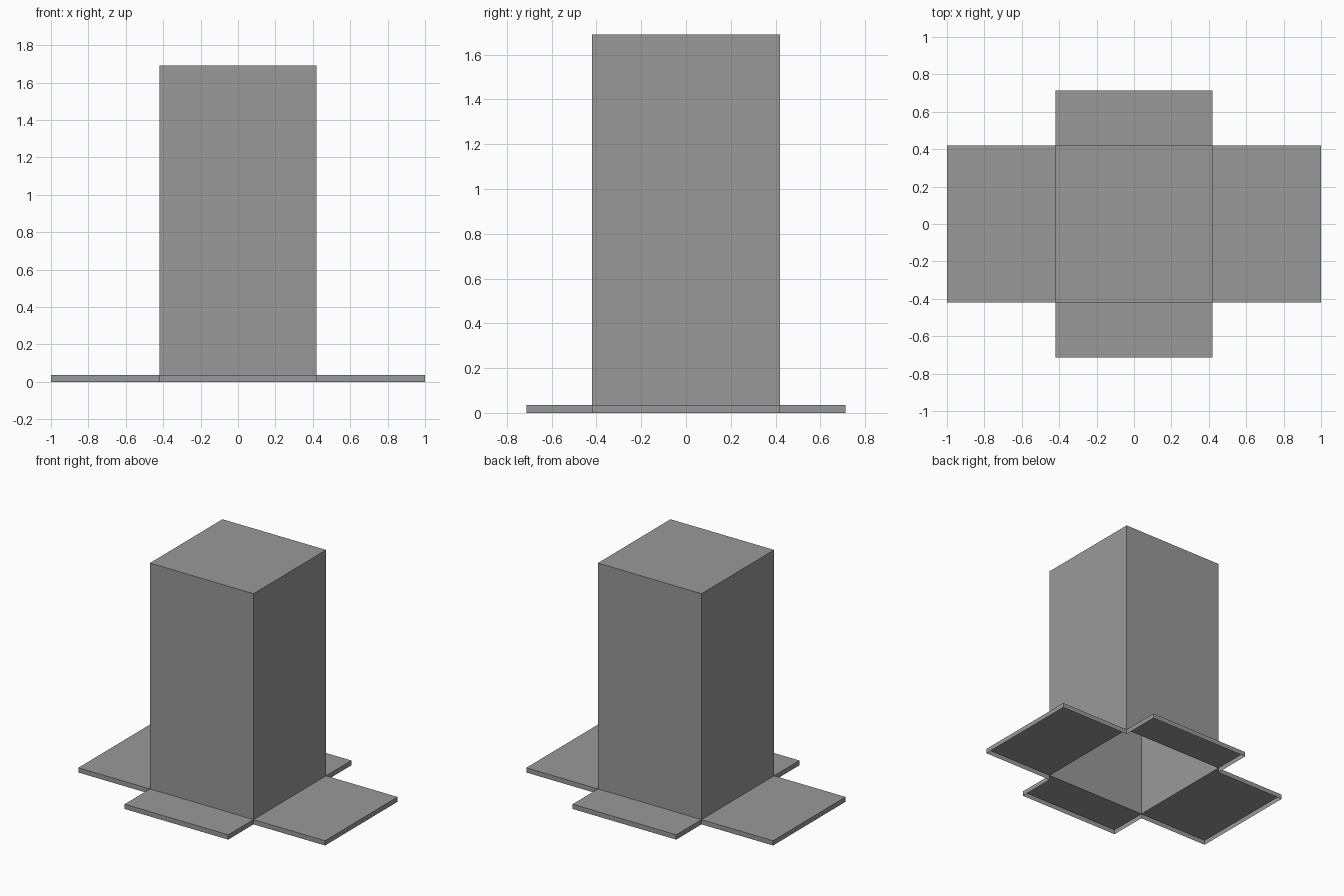
import bpy
import bmesh
from mathutils import Matrix, Vector

cube = bpy.data.objects.get("Cube")
if cube:
    bpy.data.objects.remove(cube, do_unlink=True)

HALF = 0.42      # half width of the square tower
HEIGHT = 1.69
RIM = 0.035      # depth of the flap rims
REACH_X = 1.0    # outer edge of the side flaps
REACH_Y = 0.713  # outer edge of the front and back flaps

grey = bpy.data.materials.new("mid_grey")
grey.use_nodes = True
colour = (0.32, 0.32, 0.32, 1)
grey.diffuse_color = colour
grey.node_tree.nodes["Principled BSDF"].inputs["Base Color"].default_value = colour


def shell(name, low, high, open_sides):
    """Thin box from low to high, without the faces that point along open_sides."""
    low, high = Vector(low), Vector(high)
    bm = bmesh.new()
    matrix = Matrix.Translation((low + high) / 2) @ Matrix.Diagonal((*(high - low), 1))
    bmesh.ops.create_cube(bm, size=1, matrix=matrix)
    bm.normal_update()
    gone = [f for f in bm.faces
            if any(f.normal.dot(Vector(side)) > 0.9 for side in open_sides)]
    bmesh.ops.delete(bm, geom=gone, context='FACES')
    mesh = bpy.data.meshes.new(name)
    bm.to_mesh(mesh)
    bm.free()
    mesh.materials.append(grey)
    obj = bpy.data.objects.new(name, mesh)
    bpy.context.collection.objects.link(obj)


DOWN = (0, 0, -1)

# Hollow tower, open underneath
shell("tower", (-HALF, -HALF, RIM), (HALF, HALF, HEIGHT), [DOWN])

# Four flaps with rims, open underneath and towards the tower
for name, sign in (("left_flap", 1), ("right_flap", -1)):
    inner, outer = sorted((sign * HALF, sign * REACH_X))
    shell(name, (inner, -HALF, 0), (outer, HALF, RIM), [DOWN, (-sign, 0, 0)])
for name, sign in (("back_flap", 1), ("front_flap", -1)):
    inner, outer = sorted((sign * HALF, sign * REACH_Y))
    shell(name, (-HALF, inner, 0), (HALF, outer, RIM), [DOWN, (0, -sign, 0)])
